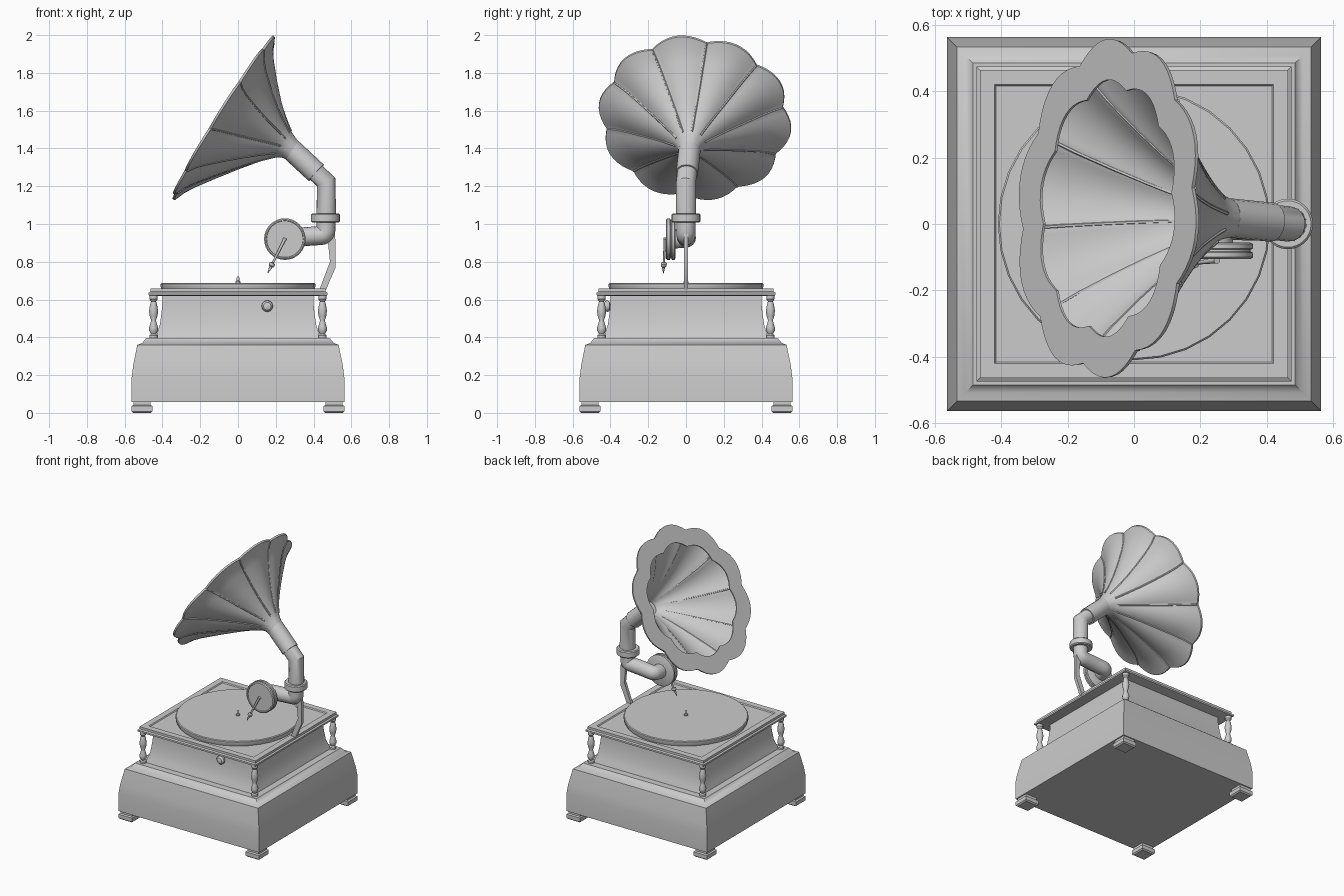
import bpy, bmesh, math
from mathutils import Vector, Matrix

if "Cube" in bpy.data.objects:
    bpy.data.objects.remove(bpy.data.objects["Cube"])


def loft(name, rings, cap=True):
    """Skin a list of closed rings of points."""
    bm = bmesh.new()
    vs = [[bm.verts.new(p) for p in r] for r in rings]
    n = len(vs[0])
    for a, b in zip(vs, vs[1:]):
        for i in range(n):
            j = (i + 1) % n
            bm.faces.new((a[i], a[j], b[j], b[i]))
    if cap:
        bm.faces.new(vs[0][::-1])
        bm.faces.new(vs[-1])
    bmesh.ops.recalc_face_normals(bm, faces=bm.faces)
    me = bpy.data.meshes.new(name)
    bm.to_mesh(me)
    bm.free()
    ob = bpy.data.objects.new(name, me)
    bpy.context.collection.objects.link(ob)
    return ob


def lathe(name, profile, loc=(0, 0, 0), segs=24, axis=None):
    """Revolve (radius, height) pairs; segs=4 gives a square with that half width."""
    k, off = (math.sqrt(2), math.pi / 4) if segs == 4 else (1, 0)
    rot = Vector((0, 0, 1)).rotation_difference(Vector(axis)).to_matrix() if axis else Matrix.Identity(3)
    ang = [off + 2 * math.pi * i / segs for i in range(segs)]
    return loft(name, [[rot @ Vector((r * k * math.cos(t), r * k * math.sin(t), z)) + Vector(loc)
                        for t in ang] for r, z in profile])


def tube(name, paths, radius, smooth=False, res=6):
    cu = bpy.data.curves.new(name, 'CURVE')
    cu.dimensions = '3D'
    cu.bevel_depth = radius
    cu.bevel_resolution = res
    cu.use_fill_caps = True
    for pts in paths:
        sp = cu.splines.new('NURBS' if smooth else 'POLY')
        sp.points.add(len(pts) - 1)
        for p, co in zip(sp.points, pts):
            p.co = (*co, 1)
        if smooth:
            sp.order_u = 3
            sp.use_endpoint_u = True
            sp.resolution_u = 6
    ob = bpy.data.objects.new(name, cu)
    bpy.context.collection.objects.link(ob)
    return ob


# Cabinet: plinth, coved neck and lid with a shallow recess
lathe("base_plinth", [(.5625, .058), (.5625, .19), (.555, .25), (.533, .36), (.507, .37),
                      (.485, .397), (.3, .397)], segs=4)
lathe("cabinet_neck", [(.44, .39), (.425, .43), (.413, .47), (.405, .53), (.40, .58), (.40, .63)], segs=4)
lathe("cabinet_lid", [(.455, .618), (.474, .624), (.474, .636), (.464, .642), (.464, .658),
                      (.42, .658), (.415, .651), (.2, .651)], segs=4)

# Feet and corner balusters
for sx in (-1, 1):
    for sy in (-1, 1):
        lathe("foot", [(.046, 0), (.055, .008), (.055, .036), (.046, .042), (.046, .06)],
              (sx * .508, sy * .508, 0), 4)
        lathe("corner_baluster", [(.022, .395), (.022, .41), (.014, .418), (.023, .435), (.024, .45),
                                  (.015, .48), (.013, .49), (.021, .515), (.024, .54), (.018, .575),
                                  (.013, .59), (.022, .602), (.022, .622)],
              (sx * .447, sy * .447, 0), 16)

# Front knob
lathe("front_knob", [(.012, -.03), (.012, .0), (.025, .003), (.03, .013), (.029, .023), (.02, .034), (.004, .038)],
      (.155, -.402, .565), 20, (0, -1, 0))

# Turntable and spindle
lathe("turntable", [(.40, .645), (.41, .668), (.41, .682), (.405, .687), (.05, .687)], segs=32)
lathe("spindle", [(.012, .68), (.012, .695), (.008, .7), (.008, .715), (.004, .722)], segs=12)

# Horn: ten scalloped petals around a slightly bent axis, with a flat front rim
C = Vector((-.08, .0475, 1.565))
A = Vector((.847, -.07, -.53)).normalized()
U = (Vector((0, 0, 1)) - A * A.z).normalized()
V = U.cross(A)
ROLL = math.radians(10)
PETALS, STEPS = 10, 10


def horn_point(t, s, off, r):
    k = .075 * min(1, max(0, (.40 - s) / .2))
    r *= 1 - k * (1 - abs(math.sin(PETALS / 2 * t)))
    t += ROLL
    return C + A * s + U * off + (U * math.cos(t) + V * math.sin(t)) * r


# (distance behind mouth, axis offset, radius)
outer = [(.41, .046, .057), (.375, .05, .066), (.345, .048, .083), (.31, .042, .115), (.27, .035, .156),
         (.22, .026, .212), (.15, .015, .297), (.073, .005, .396), (.035, .001, .455), (.012, 0, .512)]
lip = [(0, 0, .514), (0, 0, .39), (.008, 0, .39), (.016, 0, .475)]
inner = [(s + .004, o, r - .012) for s, o, r in reversed(outer[:-1])]
N = PETALS * STEPS
loft("horn", [[horn_point(2 * math.pi * i / N, *p) for i in range(N)] for p in outer + lip + inner])
tube("horn_seam_ribs", [[horn_point(2 * math.pi * i / PETALS, *p) for p in outer[2:]]
                        for i in range(PETALS)], .006, res=1)

# Neck pipe with elbow, sleeve and collar
throat, elbow = Vector((.28, .019, 1.396)), Vector((.467, 0, 1.222))
tube("horn_neck", [[throat, elbow, (.467, 0, 1.02)]], .053)
tube("neck_sleeve", [[throat, throat.lerp(elbow, .72)]], .059)
lathe("neck_collar", [(.07, 1.008), (.076, 1.014), (.076, 1.05), (.07, 1.056)], (.463, 0, 0), 28)

# Tone arm curving to the sound box
tube("tone_arm", [[(.467, 0, 1.02), (.467, 0, .98), (.462, 0, .94), (.41, 0, .937), (.34, 0, .932),
                   (.26, .005, .925), (.25, -.02, .922), (.248, -.06, .92)]], .05, smooth=True)
lathe("sound_box", [(.1, .055), (.11, .06), (.11, .074), (.103, .077), (.103, .083), (.11, .086),
                    (.11, .1), (.104, .105), (.098, .105), (.096, .101), (.01, .101)],
      (.248, 0, .92), 32, (0, -1, 0))

# Needle lever with clamp and point
start, tip = Vector((.25, -.11, .925)), Vector((.157, -.12, .74))
d = tip - start
L = d.length
lathe("needle_lever", [(.01, 0), (.008, .02), (.006, .6 * L), (.006, .7 * L), (.016, .72 * L), (.016, .79 * L),
                       (.009, .82 * L), (.002, L)], start, 12, d)

# Rear support bracket
outline = [(.485, 1.02), (.476, .91), (.487, .80), (.47, .755), (.43, .65), (.466, .65),
           (.486, .70), (.515, .765), (.515, .92), (.505, 1.02)]
loft("support_bracket", [[(x, y, z) for x, z in outline] for y in (-.011, .011)])

# Turn curves into meshes and smooth everything, keeping edges sharp
bpy.ops.object.select_all(action='SELECT')
bpy.context.view_layer.objects.active = bpy.data.objects["horn_neck"]
bpy.ops.object.convert(target='MESH')
bpy.ops.object.select_all(action='SELECT')
bpy.ops.object.shade_smooth_by_angle(angle=math.radians(32))
